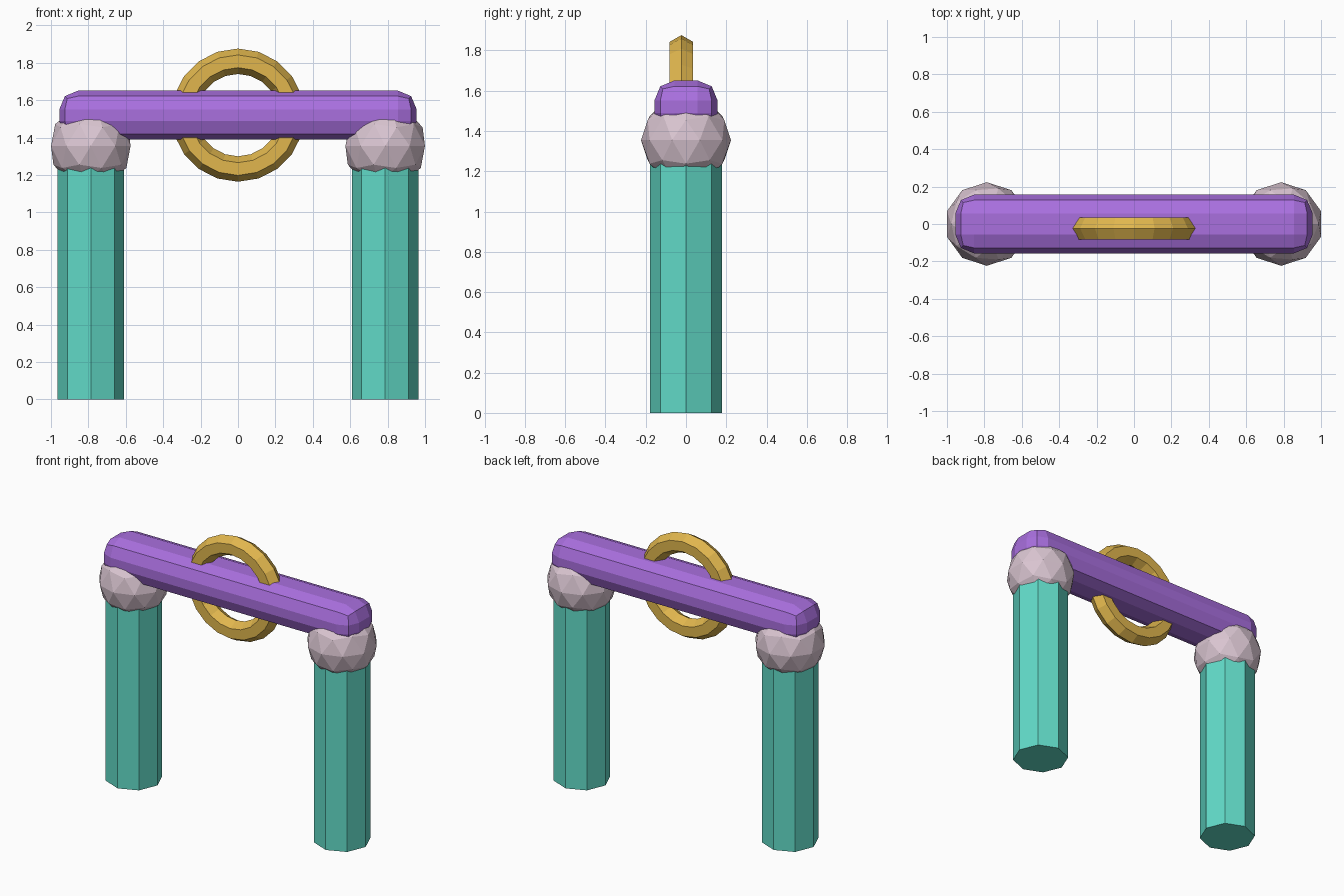
import bpy
import math

cube = bpy.data.objects.get("Cube")
if cube:
    bpy.data.objects.remove(cube, do_unlink=True)


def make_material(name, rgb):
    mat = bpy.data.materials.new(name)
    mat.use_nodes = True
    color = (*rgb, 1.0)
    mat.diffuse_color = color
    mat.node_tree.nodes["Principled BSDF"].inputs["Base Color"].default_value = color
    return mat


def finish(name, mat):
    obj = bpy.context.object
    obj.name = name
    obj.data.name = name
    obj.data.materials.clear()
    obj.data.materials.append(mat)
    return obj


teal = make_material("teal", (0.12, 0.70, 0.57))
pink = make_material("dusty pink", (0.70, 0.56, 0.64))
purple = make_material("purple", (0.40, 0.16, 0.74))
gold = make_material("gold", (0.75, 0.47, 0.075))

LEG_X = 0.787
JOINT_Z = 1.355
BEAM_Z = 1.52

# Octagonal legs with faceted ball joints on top
for side, sign in (("left", 1), ("right", -1)):
    x = sign * LEG_X
    bpy.ops.mesh.primitive_cylinder_add(
        vertices=8, radius=0.178, depth=JOINT_Z, location=(x, 0, JOINT_Z / 2))
    finish(side + "_leg", teal)
    bpy.ops.mesh.primitive_ico_sphere_add(
        subdivisions=2, radius=0.2235, location=(x, 0, JOINT_Z))
    finish(side + "_ball_joint", pink)

# Rounded crossbeam
bpy.ops.mesh.primitive_cube_add(size=1, location=(0, 0, BEAM_Z))
beam = finish("crossbeam", purple)
beam.scale = (1.91, 0.314, 0.262)
bpy.ops.object.transform_apply(location=False, rotation=False, scale=True)
bevel = beam.modifiers.new("rounded edges", "BEVEL")
bevel.width = 0.1
bevel.segments = 2
bevel.limit_method = "NONE"

# Upright ring through the beam
bpy.ops.mesh.primitive_torus_add(
    major_segments=20, minor_segments=6, major_radius=0.288, minor_radius=0.068,
    location=(0, -0.023, BEAM_Z), rotation=(math.pi / 2, 0, 0))
ring = finish("ring", gold)
for poly in ring.data.polygons:
    poly.use_smooth = False
